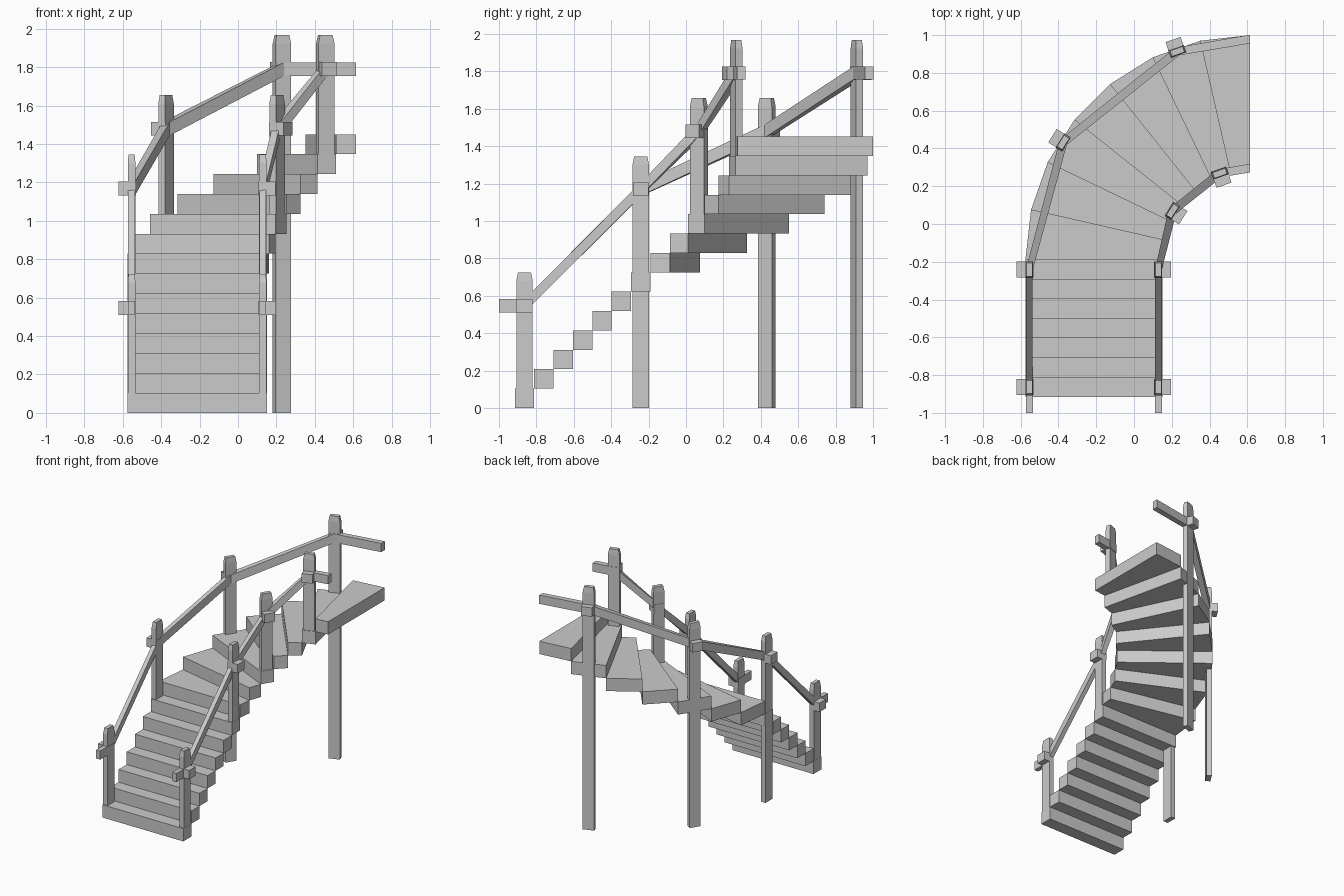
import bpy, bmesh
from math import radians, sin, cos
from mathutils import Vector

if "Cube" in bpy.data.objects:
    bpy.data.objects.remove(bpy.data.objects["Cube"])

CX, CY = 0.615, -0.19          # centre of the quarter turn
R_IN, R_OUT = 0.465, 1.19      # inner and outer stair radius
RISE = 0.1036                  # rise and going of each step
N = 7                          # steps per flight


def plan(r, s):
    """Plan point at radius r, s steps along the stair (straight, then turning)."""
    if s < N:
        return Vector((CX - r, CY + (s - N) * RISE, 0))
    a = radians(90 / N * (s - N))
    return Vector((CX - r * cos(a), CY + r * sin(a), 0))


def loft(name, rings):
    """Solid from successive four-point rings, capped at both ends."""
    bm = bmesh.new()
    vs = [[bm.verts.new(p) for p in ring] for ring in rings]
    for a, b in zip(vs, vs[1:]):
        for i in range(4):
            j = (i + 1) % 4
            bm.faces.new((a[i], a[j], b[j], b[i]))
    bm.faces.new(vs[0][::-1])
    bm.faces.new(vs[-1])
    bmesh.ops.recalc_face_normals(bm, faces=bm.faces)
    me = bpy.data.meshes.new(name)
    bm.to_mesh(me)
    bm.free()
    ob = bpy.data.objects.new(name, me)
    bpy.context.collection.objects.link(ob)
    return ob


def rect(c, u, v, z):
    """Horizontal rectangle about c with half axes u and v at height z."""
    up = Vector((0, 0, z))
    return [c - u - v + up, c + u - v + up, c + u + v + up, c - u + v + up]


# Steps: seven straight blocks followed by seven winders
for k in range(2 * N):
    foot = [plan(R_IN, k), plan(R_OUT, k), plan(R_OUT, k + 1), plan(R_IN, k + 1)]
    loft("step", [[p + Vector((0, 0, z)) for p in foot] for z in (k * RISE, (k + 1) * RISE)])

# Posts, collar blocks and handrail for each side
for side, r, outward in (("inner", R_IN + 0.021, -1), ("outer", R_OUT - 0.021, 1)):
    path = []
    for k in (0, 6, 9, 12):
        c = plan(r, k + 0.5)
        rad = (plan(r + outward, k + 0.5) - c).normalized()
        tan = Vector((-rad.y, rad.x, 0))
        top = (k + 1) * RISE + 0.62
        base = 0 if side == "outer" else k * RISE
        u, v = rad * 0.02, tan * 0.044
        loft(side + "_post", [rect(c, u, v, base), rect(c, u, v, top - 0.045),
                              rect(c, u * 0.8, v * 0.8, top)])
        zr = (k + 1) * RISE + 0.443
        loft(side + "_collar", [rect(c + rad * 0.022, rad * 0.045, tan * 0.042, zr + d)
                                for d in (-0.036, 0.036)])
        path.append(c + Vector((0, 0, zr)))
    # handrail overruns at the foot and the head
    path.insert(0, Vector((path[0].x, -1.0, path[0].z)))
    end = plan(r, 2 * N)
    path.append(Vector((end.x, end.y, path[-1].z)))

    rings = []
    for i, p in enumerate(path):
        d = path[min(i + 1, len(path) - 1)] - path[max(i - 1, 0)]
        if i == len(path) - 1:
            d = Vector((1, 0, 0))
        d.z = 0
        w = Vector((d.y, -d.x, 0)).normalized() * (0.023 if i > 2 else 0.018)
        h = Vector((0, 0, 0.035))
        rings.append([p - w - h, p + w - h, p + w + h, p - w + h])
    loft(side + "_handrail", rings)
